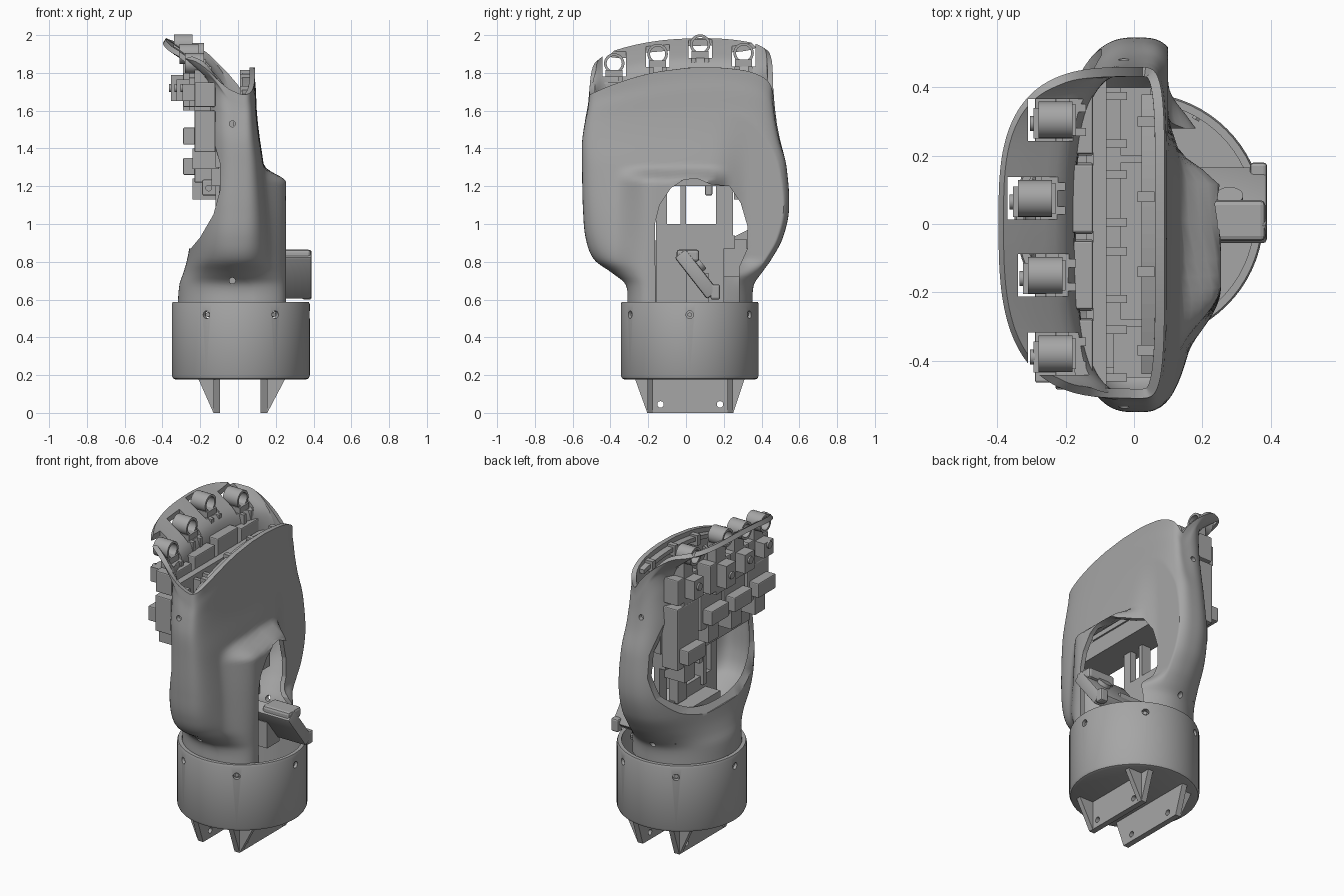
import bpy, bmesh, math
from mathutils import Matrix, Vector

if "Cube" in bpy.data.objects:
    bpy.data.objects.remove(bpy.data.objects["Cube"])

GREY = bpy.data.materials.new("machined grey")
GREY.use_nodes = True
GREY.diffuse_color = (0.38, 0.38, 0.38, 1)
GREY.node_tree.nodes["Principled BSDF"].inputs["Base Color"].default_value = (0.38, 0.38, 0.38, 1)


def make(name, bm, smooth=False, closed=True):
    if closed:
        bmesh.ops.recalc_face_normals(bm, faces=bm.faces)
    me = bpy.data.meshes.new(name)
    bm.to_mesh(me)
    bm.free()
    me.materials.append(GREY)
    ob = bpy.data.objects.new(name, me)
    bpy.context.collection.objects.link(ob)
    if smooth:
        shade(ob)
    return ob


def activate(ob):
    bpy.ops.object.select_all(action='DESELECT')
    ob.select_set(True)
    bpy.context.view_layer.objects.active = ob


def shade(ob):
    activate(ob)
    bpy.ops.object.shade_smooth_by_angle(angle=math.radians(35))


def span_box(name, x, y, z, bevel=0):
    bm = bmesh.new()
    mid = [(a + b) / 2 for a, b in (x, y, z)]
    size = [b - a for a, b in (x, y, z)]
    bmesh.ops.create_cube(bm, matrix=Matrix.Translation(mid) @ Matrix.Diagonal((*size, 1)))
    if bevel:
        bmesh.ops.bevel(bm, geom=bm.edges[:], offset=bevel, segments=2, affect='EDGES', profile=0.5)
    return make(name, bm)


def rod(name, a, b, r, n=24):
    a, b = Vector(a), Vector(b)
    turn = (b - a).to_track_quat('Z', 'Y').to_matrix().to_4x4()
    bm = bmesh.new()
    bmesh.ops.create_cone(bm, cap_ends=True, segments=n, radius1=r, radius2=r,
                          depth=(b - a).length, matrix=Matrix.Translation((a + b) / 2) @ turn)
    return make(name, bm, True)


def skin(bm, loops):
    """Join matching closed loops of points with quads."""
    rings = [[bm.verts.new(p) for p in loop] for loop in loops]
    n = len(rings[0])
    for a, b in zip(rings, rings[1:]):
        for i in range(n):
            j = (i + 1) % n
            bm.faces.new((a[i], a[j], b[j], b[i]))
    return rings


def solid_loft(name, loops):
    bm = bmesh.new()
    rings = skin(bm, loops)
    bm.faces.new(rings[0])
    bm.faces.new(rings[-1])
    return make(name, bm)


def prism(name, pts, axis, lo, hi):
    """Extrude a 2D outline along x or y; the outline is (other axis, z)."""
    return solid_loft(name, [[(d, p, z) if axis == 'x' else (p, d, z) for p, z in pts] for d in (lo, hi)])


def cut(ob, *cutters):
    activate(ob)
    for c in cutters:
        m = ob.modifiers.new("cut", 'BOOLEAN')
        m.operation, m.solver, m.object = 'DIFFERENCE', 'EXACT', c
        bpy.ops.object.modifier_apply(modifier=m.name)
        bpy.data.objects.remove(c)


def smoothstep(a, b, v):
    t = min(1, max(0, (v - a) / (b - a)))
    return t * t * (3 - 2 * t)


# Palm shell sections: z, back x, palm x, -y side, +y side, back power, palm power
LEVELS = [(.56, -.32, .28, -.31, .35, 2, 2), (.68, -.31, .27, -.32, .36, 2, 2),
          (.74, -.29, .24, -.39, .40, 2, 2.2), (.81, -.27, .21, -.485, .45, 2.1, 2.5),
          (.92, -.25, .185, -.53, .51, 2.3, 3), (1.07, -.23, .165, -.545, .545, 2.4, 3.5),
          (1.28, -.20, .14, -.55, .535, 2.5, 4), (1.5, -.20, .115, -.55, .497, 2.6, 4.5),
          (1.7, -.20, .10, -.535, .475, 2.6, 5), (1.84, -.22, .095, -.52, .465, 2.7, 5),
          (1.91, -.31, .09, -.515, .46, 2.9, 5), (1.97, -.405, .09, -.51, .46, 3, 5)]


def section(z):
    i = max(k for k in range(len(LEVELS) - 1) if LEVELS[k][0] <= z or k == 0)
    p, a, b, q = [LEVELS[min(max(j, 0), len(LEVELS) - 1)] for j in (i - 1, i, i + 1, i + 2)]
    h = b[0] - a[0]
    t = (z - a[0]) / h
    res = []
    for k in range(1, 7):
        m0 = (b[k] - p[k]) / (b[0] - p[0]) * h
        m1 = (q[k] - a[k]) / (q[0] - a[0]) * h
        d = b[k] - a[k]
        res.append(a[k] + t * m0 + t * t * (3 * d - 2 * m0 - m1) + t ** 3 * (m0 + m1 - 2 * d))
    return res


def shell_point(ang, z, rim):
    # Near the top the sections follow the arched rim
    x0, x1, y0, y1, nb, nf = section(z + (1.965 - rim) * smoothstep(1.3, 1.72, z))
    c, s = math.cos(ang), math.sin(ang)
    n = nf if c > 0 else nb
    x = (x1 if c > 0 else x0) * abs(c) ** (2 / n)
    y = .01 + ((y1 if s > 0 else y0) - .01) * abs(s) ** (2 / n)
    if c > 0:  # hollow on one side of the thumb opening, hood on the other
        x -= max(0, x - .1) * smoothstep(.14, .33, y) * smoothstep(.72, .82, z)
        w = smoothstep(-.38, -.18, y) * (1 - smoothstep(.1, .22, y)) * (1 - smoothstep(1.22, 1.31, z))
        x += max(0, .255 - x) * w
    return x, y, z


def back_rim(y):
    return 1.96 - .31 * (y - .08) ** 2


def palm_rim(y):
    return 1.83 - .38 * (y - .1) ** 2


def rim_height(x, y):
    dip = .09 * math.exp(-((x - .03) / .04) ** 2) * smoothstep(.3, .44, y)
    return back_rim(y) + (palm_rim(y) - back_rim(y)) * smoothstep(-.14, .02, x) - dip


COLS, ROWS = 144, 72
tops = []
for c in range(COLS):
    x, y, _ = shell_point(math.tau * c / COLS, 1.86, 1.965)
    tops.append(rim_height(x, y))
bm = bmesh.new()
skin(bm, [[shell_point(math.tau * c / COLS, .57 + (tops[c] - .57) * r / ROWS, tops[c])
           for c in range(COLS)] for r in range(ROWS + 1)])
shell = make("palm_shell", bm, closed=False)
wall = shell.modifiers.new("wall", 'SOLIDIFY')
wall.thickness, wall.offset = .028, -1
activate(shell)
bpy.ops.object.modifier_apply(modifier="wall")

# Shell openings: back of hand, thumb socket, knuckle slots, side screw holes
FINGERS = [(-.38, 1.85, -.25), (-.15, 1.90, -.28), (.075, 1.95, -.31), (.305, 1.905, -.25)]
back_outline = [(-.6, .87), (-.25, .87), (-.2, .93), (-.13, 1.05), (-.095, 1.18), (-.095, 1.32),
                (-.13, 1.47), (-.165, 1.6), (-.185, 1.72), (-.23, 1.82), (-.6, 1.87)]
back_loops = [[(x, y, z + (back_rim(y) - 1.96) * smoothstep(1.3, 1.8, z)) for x, z in back_outline]
              for y in [k * .06 for k in range(-10, 11)]]
thumb_outline = [(-.16, .5), (-.165, 1.0), (-.14, 1.1), (-.08, 1.19), (-.01, 1.235), (.06, 1.24),
                 (.13, 1.21), (.23, 1.2), (.29, 1.11), (.325, .99), (.325, .87), (.28, .77), (.28, .5)]
cut(shell, solid_loft("back_cut", back_loops),
    prism("thumb_cut", thumb_outline, 'x', .02, .6),
    *[span_box("slot", (x - .06, -.12), (y - .062, y + .062), (z - .07, 2.2)) for y, z, x in FINGERS],
    *[rod("hole", (-.03, -.8, z), (-.03, .8, z), .016) for z in (.7, 1.53)])
shade(shell)

# Wrist collar, turned on a lathe with a closed floor
CX, CY = .015, .02
profile = [(0, .177), (.345, .177), (.358, .182), (.365, .197), (.365, .575), (.36, .588),
           (.338, .588), (.338, .26), (0, .26)]
bm = bmesh.new()
pv = [bm.verts.new((CX + r, CY, z)) for r, z in profile]
edges = [bm.edges.new(e) for e in zip(pv, pv[1:])]
bmesh.ops.spin(bm, geom=pv + edges, cent=(CX, CY, 0), axis=(0, 0, 1), angle=math.tau, steps=72)
bmesh.ops.remove_doubles(bm, verts=bm.verts, dist=.0005)
collar = make("wrist_collar", bm)
for k in range(6):
    u = Vector((math.cos(k * math.pi / 3), math.sin(k * math.pi / 3), 0))
    o = Vector((CX, CY, .52))
    cut(collar, rod("hole", o + u * .3, o + u * .5, .02))
    rod("collar_screw", o + u * .33, o + u * .352, .013, 6)
shade(collar)

# Mounting feet under the wrist: drilled plates with corner gussets
for side, inner, tip, outer in (("right", -.095, -.13, -.21), ("left", .12, .155, .25)):
    plate = prism(side + "_foot_plate", [(-.205, 0), (.25, 0), (.31, .18), (-.27, .18)], 'x',
                  min(inner, tip), max(inner, tip))
    cut(plate, *[rod("hole", (inner - .2, y, .045), (inner + .2, y, .045), .017) for y in (-.135, .18)])
    for y in (-.205, .22):
        prism(side + "_foot_gusset", [(tip, 0), (outer, .18), (inner, .18), (inner, 0)], 'y', y, y + .03)

# Inner frame seen through the openings
frame = [((-.1, -.06), (-.16, .2), (.26, 1.0)), ((-.1, -.06), (-.16, -.1), (.95, 1.25)),
         ((-.12, -.06), (-.03, .0), (.95, 1.25)), ((-.12, -.06), (.16, .25), (.93, 1.25)),
         ((-.1, -.06), (.33, .4), (.87, 1.25)), ((-.1, -.06), (.2, .26), (.87, .94)),
         ((-.14, .06), (-.42, .4), (1.2, 1.3)), ((-.12, -.08), (-.47, .42), (1.3, 1.7)),
         ((-.2, -.08), (-.05, .32), (.86, .92)), ((-.16, -.08), (.2, .33), (.72, .87)),
         ((-.04, .07), (-.28, .18), (1.3, 1.5)), ((-.04, .05), (.2, .4), (1.3, 1.6)),
         ((-.06, .05), (-.45, -.3), (1.3, 1.42))]
for b in frame:
    span_box("inner_frame", *b)
tab = span_box("frame_tab", (-.19, -.08), (.1, .14), (1.15, 1.235), .01)
cut(tab, rod("hole", (-.155, 0, 1.19), (-.155, .3, 1.19), .015))

# Lip and clips inside the palm rim
solid_loft("palm_rim_lip", [[(x, y, palm_rim(y) - d) for x, d in ((.022, .03), (.07, .03), (.07, .055), (.022, .055))]
                            for y in [-.44 + k * .041 for k in range(21)]])
for y in (-.37, -.14, .08, .3):
    span_box("rim_clip", (.01, .06), (y - .015, y + .015), (palm_rim(y) - .08, palm_rim(y) - .015))

# Finger drives: stacked housings, post and bearing ring at each knuckle
for y, z, x in FINGERS:
    drop = z - 1.95
    low = 1.22 if y > .2 else 1.38
    span_box("upper_housing", (x + .02, -.12), (y - .1, y + .1), (1.62, 1.8 + drop * .5), .006)
    span_box("upper_cover", (x - .045, x + .03), (y - .055, y + .035), (1.65, 1.79 + drop * .5))
    span_box("lower_housing", (-.23, -.12), (y - .105, y + .105), (low, 1.6), .006)
    span_box("clamp_block", (-.29, -.22), (y - .085, y + .085), (low + .04, low + .13), .006)
    span_box("lower_foot", (-.24, -.1), (y - .05, y + .05), (low - .09, low + .02))
    rod("cover_screw", (x - .055, y - .01, 1.72), (x - .04, y - .01, 1.72), .022)
    span_box("knuckle_post", (x + .02, x + .08), (y - .045, y + .045), (1.6, z - .035))
    for s in (-1, 1):
        span_box("post_rail", (x + .08, x + .11), (y + s * .035 - .012, y + s * .035 + .012), (1.45, z - .07))
        span_box("channel_wall", (-.1, -.02), (y + s * .07 - .012, y + s * .07 + .012), (1.3, 1.68))
    ring = rod("knuckle_ring", (x - .03, y, z), (x + .07, y, z), .054, 32)
    cut(ring, rod("hole", (x - .2, y, z), (x + .2, y, z), .04, 32))
    shade(ring)

# Thumb hinge: tilted arm, pivot and lug
bm = bmesh.new()
tilt = Matrix.Translation((.23, .055, .735)) @ Matrix.Rotation(math.radians(-52), 4, 'X')
bmesh.ops.create_cube(bm, matrix=tilt @ Matrix.Diagonal((.32, .28, .075, 1)))
bmesh.ops.bevel(bm, geom=bm.edges[:], offset=.012, segments=2, affect='EDGES', profile=.5)
make("thumb_arm", bm, True)
rod("thumb_pivot", tilt @ Vector((.05, -.03, .02)), tilt @ Vector((.05, -.03, .06)), .04)
span_box("thumb_lug", (.34, .39), (.13, .18), (.6, .68), .01)
span_box("thumb_hub", (.2, .385), (-.05, .07), (.8, .865), .015)
span_box("thumb_bracket", (-.06, .2), (.0, .12), (.58, .74))
